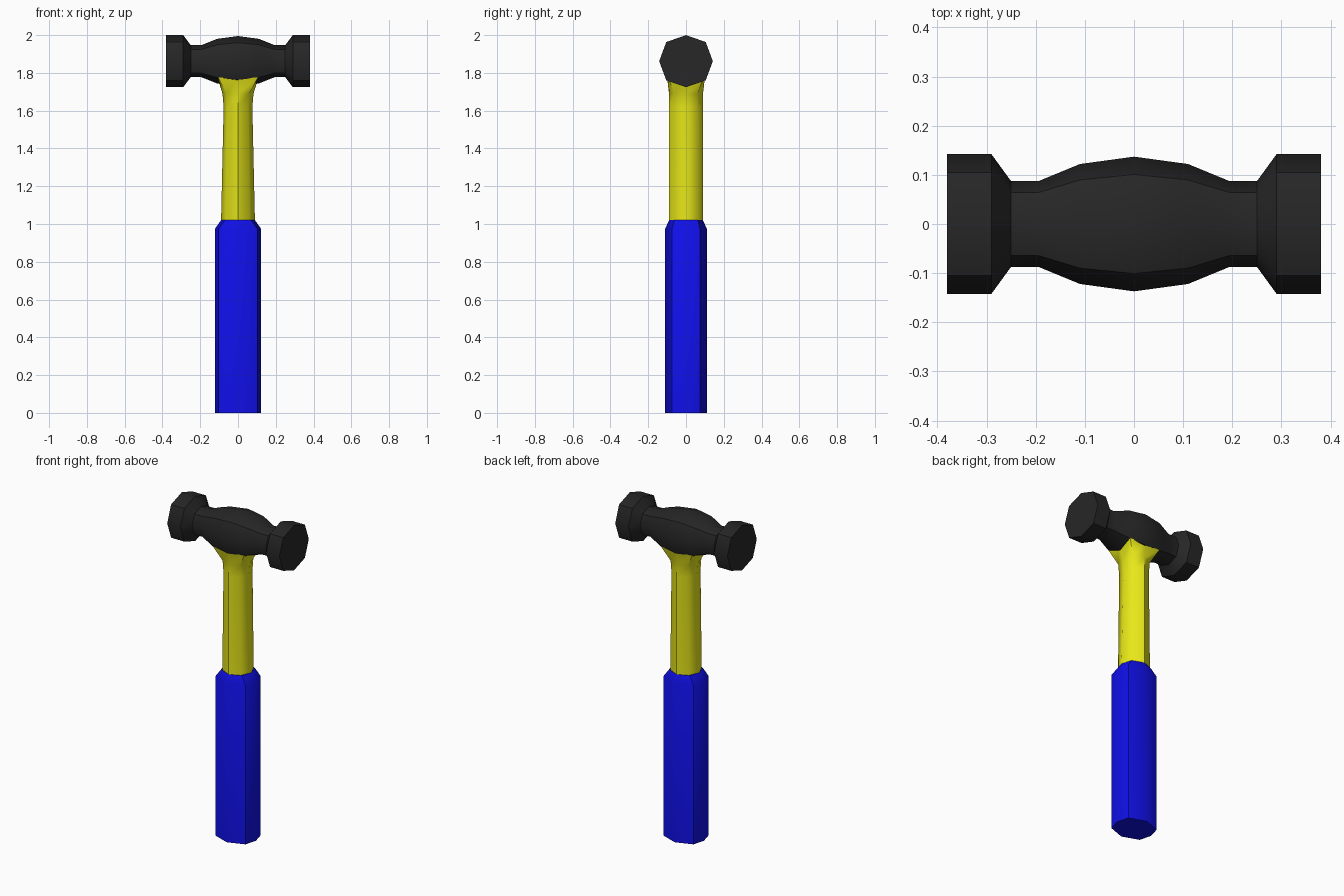
import bpy, bmesh, math
from mathutils import Matrix

if "Cube" in bpy.data.objects:
    bpy.data.objects.remove(bpy.data.objects["Cube"])


def material(name, color):
    m = bpy.data.materials.new(name)
    m.diffuse_color = (*color, 1)
    m.use_nodes = True
    m.node_tree.nodes["Principled BSDF"].inputs["Base Color"].default_value = m.diffuse_color
    return m


def loft(name, rings, mat, matrix=Matrix()):
    """Eight-sided loft along z; ring = (z, rx, ry, corner x, corner y)."""
    bm = bmesh.new()
    loops = []
    for z, rx, ry, cx, cy in rings:
        section = [(rx, 0), (cx, cy), (0, ry), (-cx, cy),
                   (-rx, 0), (-cx, -cy), (0, -ry), (cx, -cy)]
        loops.append([bm.verts.new((x, y, z)) for x, y in section])
    for a, b in zip(loops, loops[1:]):
        for i in range(8):
            j = (i + 1) % 8
            bm.faces.new((a[i], a[j], b[j], b[i]))
    bm.faces.new(loops[0][::-1])
    bm.faces.new(loops[-1])
    bm.transform(matrix)
    bmesh.ops.recalc_face_normals(bm, faces=bm.faces)
    mesh = bpy.data.meshes.new(name)
    bm.to_mesh(mesh)
    bm.free()
    mesh.materials.append(mat)
    ob = bpy.data.objects.new(name, mesh)
    bpy.context.collection.objects.link(ob)
    bpy.ops.object.select_all(action='DESELECT')
    ob.select_set(True)
    bpy.context.view_layer.objects.active = ob
    bpy.ops.object.shade_smooth_by_angle(angle=math.radians(46))
    return ob


black = material("black_metal", (0.02, 0.02, 0.02))
yellow = material("yellow_shaft", (0.8, 0.8, 0.01))
blue = material("blue_grip", (0.005, 0.005, 0.8))

# Grip: straight sleeve with a chamfered top
loft("grip", [(0, 0.122, 0.11, 0.102, 0.073),
              (0.975, 0.122, 0.11, 0.102, 0.073),
              (1.02, 0.09, 0.09, 0.07, 0.063)], blue)

# Shaft: slight taper, flaring out under the head
loft("shaft", [(1.0, 0.09, 0.09, 0.063, 0.062),
               (1.62, 0.076, 0.09, 0.055, 0.062),
               (1.69, 0.082, 0.09, 0.06, 0.063),
               (1.775, 0.108, 0.1, 0.105, 0.092)], yellow)

# Head: symmetric double-faced profile, (x, radius)
half = [(0.38, 0.142), (0.29, 0.142), (0.25, 0.087), (0.195, 0.087), (0.11, 0.122)]
profile = [(-x, r) for x, r in half] + [(0, 0.137)] + half[::-1]
lay_along_x = Matrix.Translation((0, 0, 1.862)) @ Matrix.Rotation(math.pi / 2, 4, 'Y')
loft("head", [(x, 0.97 * r, r, 0.715 * r, 0.735 * r) for x, r in profile],
     black, lay_along_x)
